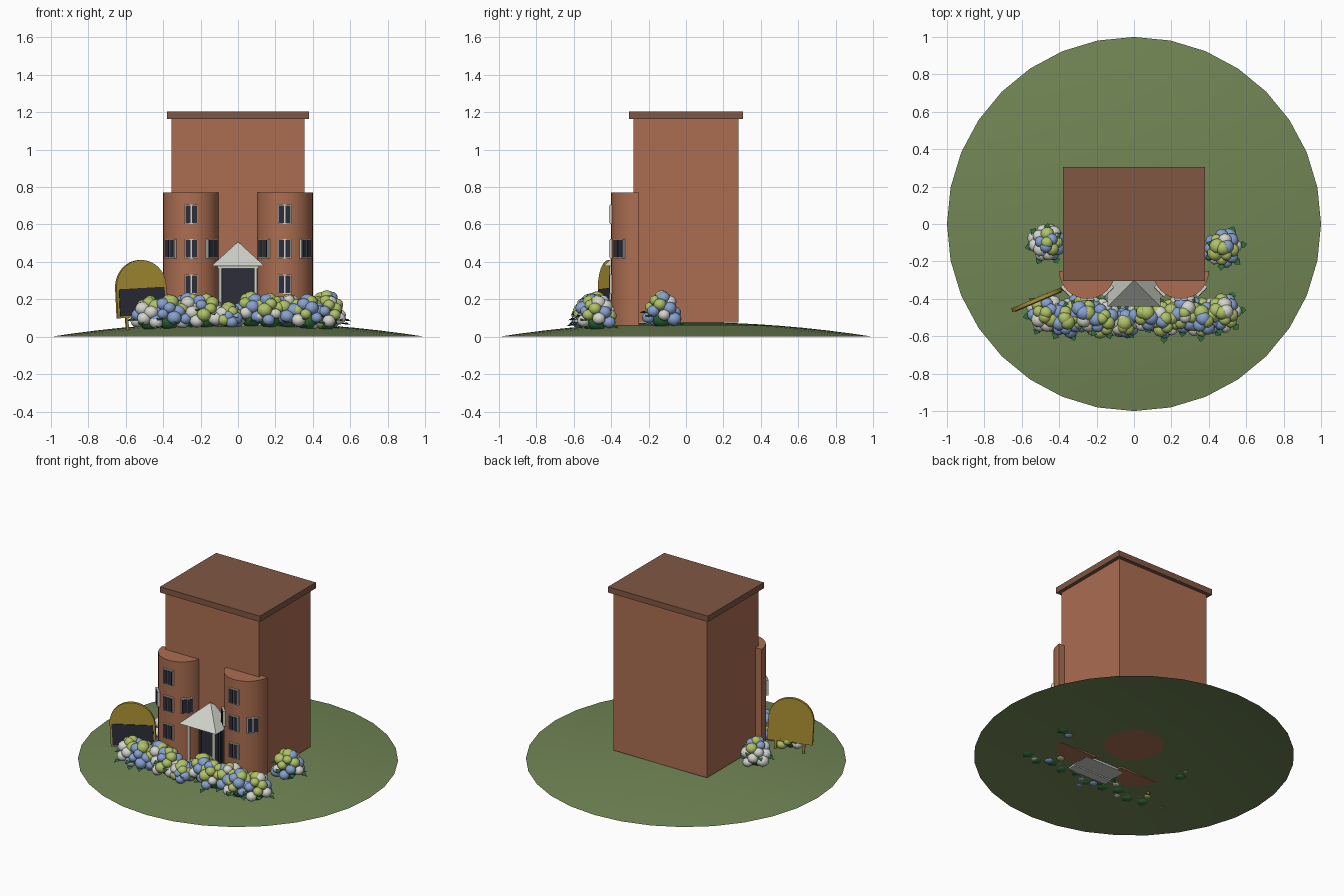
import bpy, bmesh, math, random
from mathutils import Matrix, Vector

cube = bpy.data.objects.get("Cube")
if cube:
    bpy.data.objects.remove(cube, do_unlink=True)
random.seed(4)


def material(name, *rgb):
    m = bpy.data.materials.new(name)
    m.use_nodes = True
    m.diffuse_color = (*rgb, 1)
    m.node_tree.nodes["Principled BSDF"].inputs["Base Color"].default_value = (*rgb, 1)
    return m


brick = material("brick", .41, .155, .083)
roof_brown = material("roof_brown", .22, .095, .057)
grass = material("grass", .165, .235, .09)
stone = material("pale_stone", .62, .64, .58)
dark = material("dark_glass", .026, .027, .042)
gold = material("gold", .42, .29, .035)
blue = material("blue_petals", .24, .36, .62)
lime = material("lime_petals", .43, .54, .14)
white = material("white_petals", .66, .66, .62)
leaf = material("leaf_green", .03, .17, .045)


def finish(name, bm, mats, smooth=False):
    bmesh.ops.recalc_face_normals(bm, faces=bm.faces)
    me = bpy.data.meshes.new(name)
    bm.to_mesh(me)
    bm.free()
    for m in mats:
        me.materials.append(m)
    ob = bpy.data.objects.new(name, me)
    bpy.context.collection.objects.link(ob)
    if smooth:
        bpy.ops.object.select_all(action="DESELECT")
        ob.select_set(True)
        bpy.context.view_layer.objects.active = ob
        bpy.ops.object.shade_smooth_by_angle(angle=math.radians(30))
    return ob


def add_box(bm, x0, x1, y0, y1, z0, z1, mi=0, mat=Matrix()):
    size = Matrix.Diagonal((x1 - x0, y1 - y0, z1 - z0, 1))
    move = Matrix.Translation(((x0 + x1) / 2, (y0 + y1) / 2, (z0 + z1) / 2))
    made = bmesh.ops.create_cube(bm, size=1, matrix=mat @ move @ size)
    for f in {f for v in made["verts"] for f in v.link_faces}:
        f.material_index = mi


def box(name, mat, *dims):
    bm = bmesh.new()
    add_box(bm, *dims)
    return finish(name, bm, [mat])


def add_prism(bm, outline, offset, mi=0, mat=Matrix()):
    """Extrude a planar outline by an offset vector."""
    base = bm.faces.new([bm.verts.new(mat @ Vector(p)) for p in outline])
    made = bmesh.ops.extrude_face_region(bm, geom=[base], use_keep_orig=True)
    verts = [g for g in made["geom"] if isinstance(g, bmesh.types.BMVert)]
    bmesh.ops.translate(bm, vec=mat.to_3x3() @ Vector(offset), verts=verts)
    for f in {f for v in verts for f in v.link_faces} | {base}:
        f.material_index = mi


# Grassy mound, an open shallow dome
APEX = .078


def ground_z(x, y):
    return APEX * (1 - x * x - y * y)


bm = bmesh.new()
top = bm.verts.new((0, 0, APEX))
rings = []
for i in range(1, 9):
    r = i / 8
    rings.append([bm.verts.new((r * math.cos(a), r * math.sin(a), APEX * (1 - r * r)))
                  for a in (math.tau * k / 32 for k in range(32))])
for k in range(32):
    n = (k + 1) % 32
    bm.faces.new((top, rings[0][k], rings[0][n]))
    for a, b in zip(rings, rings[1:]):
        bm.faces.new((a[k], b[k], b[n], a[n]))
finish("ground_mound", bm, [grass], True)

# Main block and flat roof
box("main_building", brick, -.355, .355, -.28, .28, .075, 1.165)
box("roof_slab", roof_brown, -.38, .38, -.305, .305, 1.165, 1.205)


# Rounded bays with their windows
def add_window(bm, cx, angle, z, radius):
    m = Matrix.Translation((cx, -.25, z)) @ Matrix.Rotation(angle, 4, "Z")
    m = m @ Matrix.Translation((0, -radius, 0))
    add_box(bm, -.037, .037, -.004, .012, -.052, .052, 0, m)
    for s in (-1, 1):
        add_box(bm, s * .0175 - .0145, s * .0175 + .0145, -.007, .004, -.046, .046, 1, m)


for side, cx in (("right", -.25), ("left", .25)):
    bm = bmesh.new()
    arc = [(cx + .15 * math.cos(a), -.25 - .15 * math.sin(a), .06)
           for a in (math.pi * k / 16 for k in range(17))]
    add_prism(bm, arc, (0, 0, .71))
    finish(side + "_bay", bm, [brick], True)
    bm = bmesh.new()
    for z in (.655, .47, .28):
        add_window(bm, cx, 0, z, .153)
    for turn in (-1, 1):
        add_window(bm, cx, turn * math.radians(46), .47, .158)
    finish(side + "_bay_windows", bm, [stone, dark])

# Entrance: door, steps, posts and pointed canopy
bm = bmesh.new()
add_box(bm, -.085, .085, -.30, -.27, .075, .365)
for s in (-1, 1):
    add_box(bm, s * .075 - .006, s * .075 + .006, -.306, -.30, .075, .35)
add_box(bm, -.062, .062, -.308, -.30, .08, .33)
finish("front_door", bm, [dark])
box("upper_step", stone, -.15, .15, -.40, -.28, .058, .095)
box("lower_step", stone, -.15, .15, -.46, -.40, .05, .078)
bm = bmesh.new()
for s in (-1, 1):
    bmesh.ops.create_cone(bm, segments=12, radius1=.011, radius2=.011, depth=.31, cap_ends=True,
                          matrix=Matrix.Translation((s * .095, -.40, .225)))
add_box(bm, -.11, .11, -.41, -.28, .365, .382)
finish("canopy_posts", bm, [stone], True)
bm = bmesh.new()
bmesh.ops.create_cone(bm, segments=4, radius1=.2, radius2=0, depth=.13, cap_ends=True,
                      matrix=Matrix.Translation((0, -.30, .443)) @ Matrix.Rotation(math.pi / 4, 4, "Z"))
finish("canopy_roof", bm, [stone])

# Arched notice board on two legs, turned towards the door
m = (Matrix.Translation((-.52, -.405, .265)) @ Matrix.Rotation(math.radians(23), 4, "Z")
     @ Matrix.Rotation(math.radians(-3), 4, "Y"))
bm = bmesh.new()
arch = [(.145 * math.cos(a), -.01, .145 * math.sin(a)) for a in (math.pi * k / 20 for k in range(21))]
add_prism(bm, arch + [(-.145, -.01, -.16), (.145, -.01, -.16)], (0, .02, 0), 0, m)
add_box(bm, -.132, .132, -.015, -.01, -.15, -.005, 1, m)
for s in (-1, 1):
    add_box(bm, s * .09 - .007, s * .09 + .007, -.007, .007, -.23, -.15, 0, m)
finish("notice_board", bm, [gold, dark])


# Flowering bushes: a leafy core, round flower heads and pointed leaves
def bush(name, x, y, r, h):
    z = ground_z(x, y)
    mats = [leaf, blue, lime, white]
    bm = bmesh.new()

    def ball(p, radii, subdiv, mi):
        spin = Matrix.Rotation(random.random() * math.tau, 4, "Z")
        made = bmesh.ops.create_icosphere(
            bm, subdivisions=subdiv, radius=1,
            matrix=Matrix.Translation(p) @ Matrix.Diagonal((*radii, 1)) @ spin)
        for f in {f for v in made["verts"] for f in v.link_faces}:
            f.material_index = mi

    ball((x, y, z + h * .4), (r * .85, r * .85, h * .5), 2, 0)
    count = 19
    for i in range(count):
        up = 1 - i / (count - 1) * .9
        a = i * 2.4 + x * 9
        flat = math.sqrt(max(0, 1 - up * up))
        out = Vector((math.cos(a) * flat, math.sin(a) * flat, up))
        p = Vector((x + out.x * r, y + out.y * r, z + .015 + out.z * h))
        lime_odds = .62 if up > .55 else .2
        mi = 2 if random.random() < lime_odds else random.choice((1, 1, 3))
        s = random.uniform(.03, .042)
        ball(p, (s, s, s * .92), 2, mi)
        # A leaf tucked under every third flower
        if i % 3 == 2:
            d = Vector((out.x, out.y, .1)).normalized()
            side = d.cross(Vector((0, 0, 1))) * .02
            root = p + d * .01 - Vector((0, 0, .03))
            tip = root + d * .05 - Vector((0, 0, .01))
            mid = root + d * .028 + Vector((0, 0, .006))
            face = bm.faces.new([bm.verts.new(v) for v in (root, mid + side, tip, mid - side)])
            face.material_index = 0
    finish(name, bm, mats, True)


front = (-.47, -.37, -.27, -.17, .07, .17, .27, .37, .47)
for n, x in enumerate(front):
    bush(f"front_bush_{n + 1}", x, -.49 + .015 * (-1) ** n, .075, .13)
bush("doorway_bush", -.05, -.53, .05, .08)
bush("right_side_bush", -.465, -.10, .07, .14)
bush("left_side_bush", .475, -.13, .075, .14)
